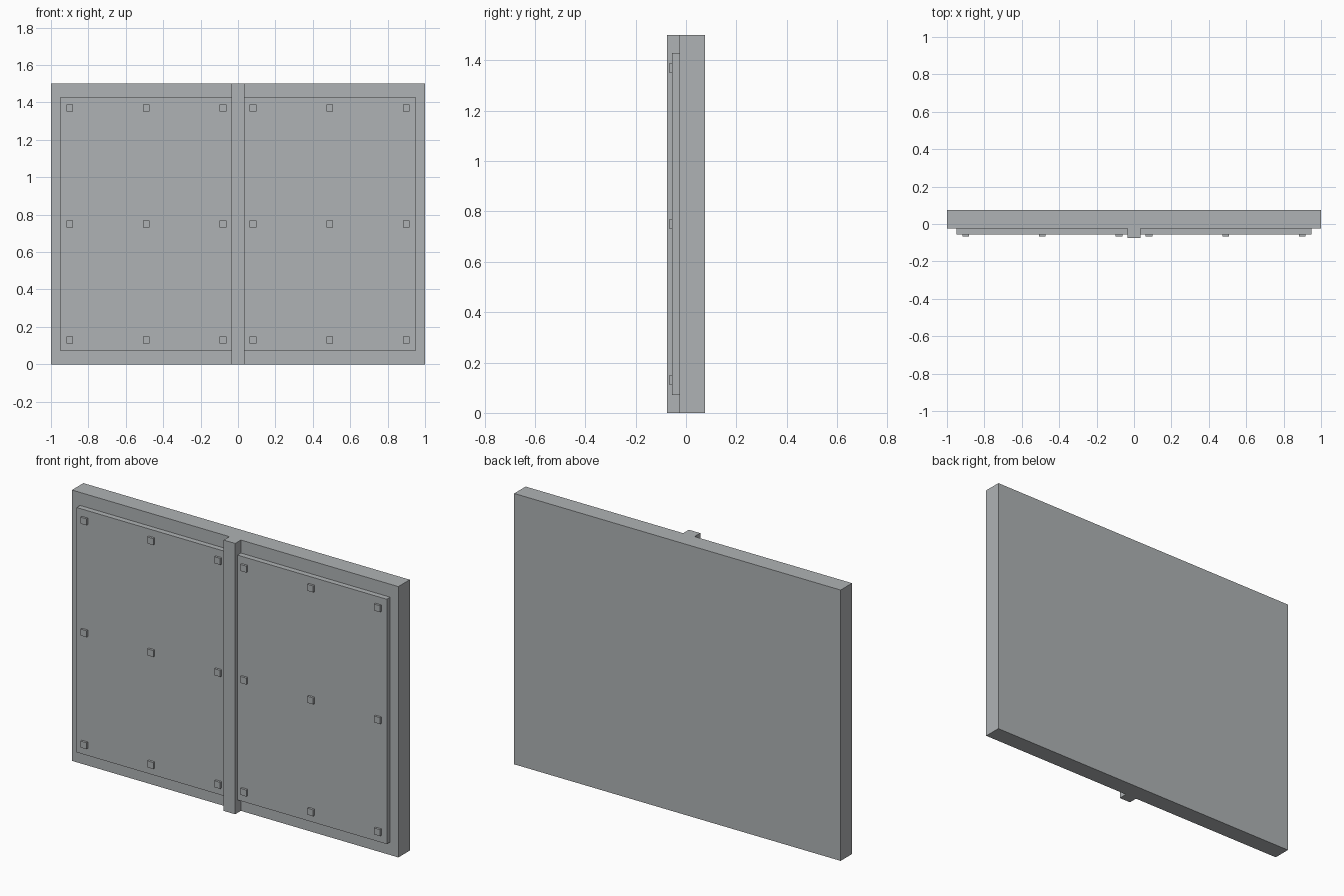
import bpy, bmesh
from mathutils import Vector

if "Cube" in bpy.data.objects:
    bpy.data.objects.remove(bpy.data.objects["Cube"])

# Dark steel grey
steel = bpy.data.materials.new("steel_grey")
steel.diffuse_color = (0.43, 0.45, 0.46, 1.0)
steel.use_nodes = True
steel.node_tree.nodes["Principled BSDF"].inputs["Base Color"].default_value = steel.diffuse_color


def box(name, x, y, z):
    """Axis-aligned box from (min, max) ranges."""
    bm = bmesh.new()
    bmesh.ops.create_cube(bm, size=1.0)
    lo, hi = Vector((x[0], y[0], z[0])), Vector((x[1], y[1], z[1]))
    for v in bm.verts:
        v.co = (lo + hi) / 2 + v.co * (hi - lo)
    mesh = bpy.data.meshes.new(name)
    bm.to_mesh(mesh)
    bm.free()
    mesh.materials.append(steel)
    obj = bpy.data.objects.new(name, mesh)
    bpy.context.collection.objects.link(obj)
    return obj


# Backing slab and central vertical post
box("wall_slab", (-1, 1), (-0.025, 0.075), (0, 1.5))
box("center_post", (-0.035, 0.035), (-0.075, -0.025), (0, 1.5))

# Two raised plates, each with a 3 x 3 grid of square bolts
B = 0.018
for side, cx in (("left", -0.49), ("right", 0.49)):
    box(f"{side}_plate", (cx - 0.46, cx + 0.46), (-0.055, -0.025), (0.072, 1.428))
    for i in (-1, 0, 1):
        for j in (-1, 0, 1):
            x, z = cx + i * 0.41, 0.75 + j * 0.62
            box(f"{side}_bolt", (x - B, x + B), (-0.0675, -0.055), (z - B, z + B))
